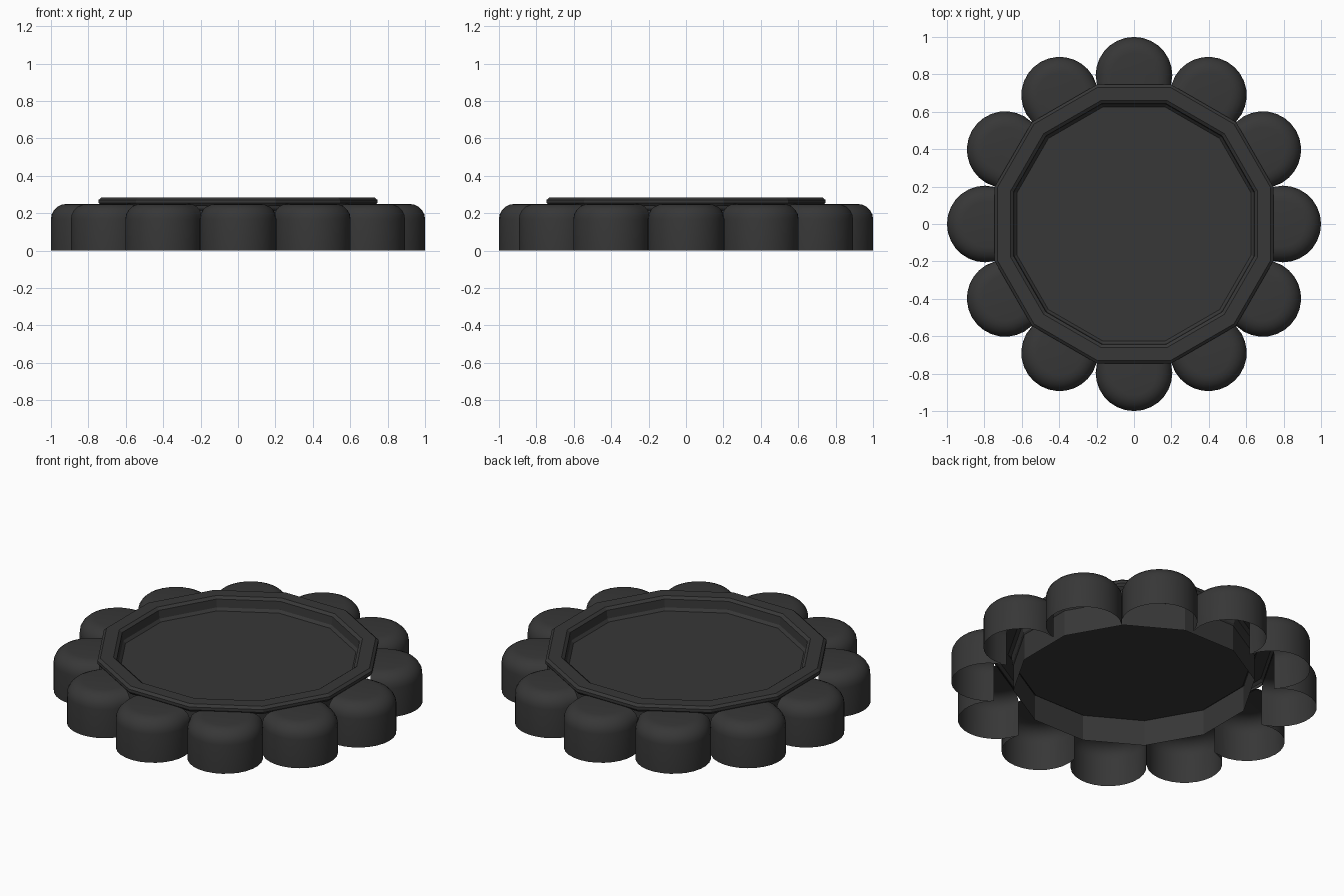
import bpy
import bmesh
import math
from mathutils import Matrix

SIDES = 12
STEP = math.tau / SIDES

old = bpy.data.objects.get("Cube")
if old:
    bpy.data.objects.remove(old, do_unlink=True)

charcoal = bpy.data.materials.new("charcoal")
charcoal.use_nodes = True
colour = (0.038, 0.038, 0.038, 1)
charcoal.diffuse_color = colour
charcoal.node_tree.nodes["Principled BSDF"].inputs["Base Color"].default_value = colour


def finish(bm, name):
    mesh = bpy.data.meshes.new(name)
    bm.to_mesh(mesh)
    bm.free()
    mesh.materials.append(charcoal)
    obj = bpy.data.objects.new(name, mesh)
    bpy.context.collection.objects.link(obj)
    return obj


def bridge(bm, lower, upper, closed):
    count = len(lower) if closed else len(lower) - 1
    for i in range(count):
        j = (i + 1) % len(lower)
        bm.faces.new((lower[i], lower[j], upper[j], upper[i]))


def twelve_sided(name, profile, cap=False):
    """Loft twelve-sided rings through (apothem, height) points."""
    bm = bmesh.new()
    rings = []
    for apothem, z in profile:
        r = apothem / math.cos(STEP / 2)
        rings.append([bm.verts.new((r * math.cos((i + 0.5) * STEP),
                                    r * math.sin((i + 0.5) * STEP), z))
                      for i in range(SIDES)])
    for a, b in zip(rings, rings[1:]):
        bridge(bm, a, b, True)
    if cap:
        bm.faces.new(rings[-1])
    return finish(bm, name)


# Raised rim with chamfered edges, sloping down to the recessed floor
twelve_sided("rim_and_floor", [
    (0.733, 0.24), (0.745, 0.255), (0.745, 0.272), (0.73, 0.285),
    (0.66, 0.285), (0.643, 0.272), (0.638, 0.225), (0.625, 0.21)], cap=True)

# Skirt hanging below the floor
twelve_sided("inner_skirt", [(0.632, 0.06), (0.632, 0.215)])

# Open-bottomed rounded lobe, extended inwards to the rim
ARC = 14
CENTRE, RADIUS, INNER = 0.795, 0.205, 0.735
bm = bmesh.new()
levels = [(0, 0), (0, 0.17)]
for k in range(1, 6):
    a = k * math.pi / 10
    levels.append((0.085 * (1 - math.cos(a)), 0.17 + 0.08 * math.sin(a)))
rows = []
for inset, z in levels:
    r = RADIUS - inset
    half = min(r, INNER * math.tan(STEP / 2))
    outline = [(INNER, -half)]
    for i in range(ARC + 1):
        a = -math.pi / 2 + math.pi * i / ARC
        outline.append((CENTRE + r * math.cos(a), r * math.sin(a)))
    outline.append((INNER, half))
    rows.append([bm.verts.new((x, y, z)) for x, y in outline])
for a, b in zip(rows, rows[1:]):
    bridge(bm, a, b, False)
bm.faces.new(rows[-1])

# Repeat the lobe around the rim
lobe = bm.verts[:] + bm.edges[:] + bm.faces[:]
for i in range(1, SIDES):
    copy = bmesh.ops.duplicate(bm, geom=lobe)["geom"]
    bmesh.ops.rotate(bm, verts=[v for v in copy if isinstance(v, bmesh.types.BMVert)],
                     cent=(0, 0, 0), matrix=Matrix.Rotation(i * STEP, 3, "Z"))
lobes = finish(bm, "outer_lobes")
bpy.ops.object.select_all(action="DESELECT")
lobes.select_set(True)
bpy.context.view_layer.objects.active = lobes
bpy.ops.object.shade_smooth_by_angle(angle=math.radians(35))
